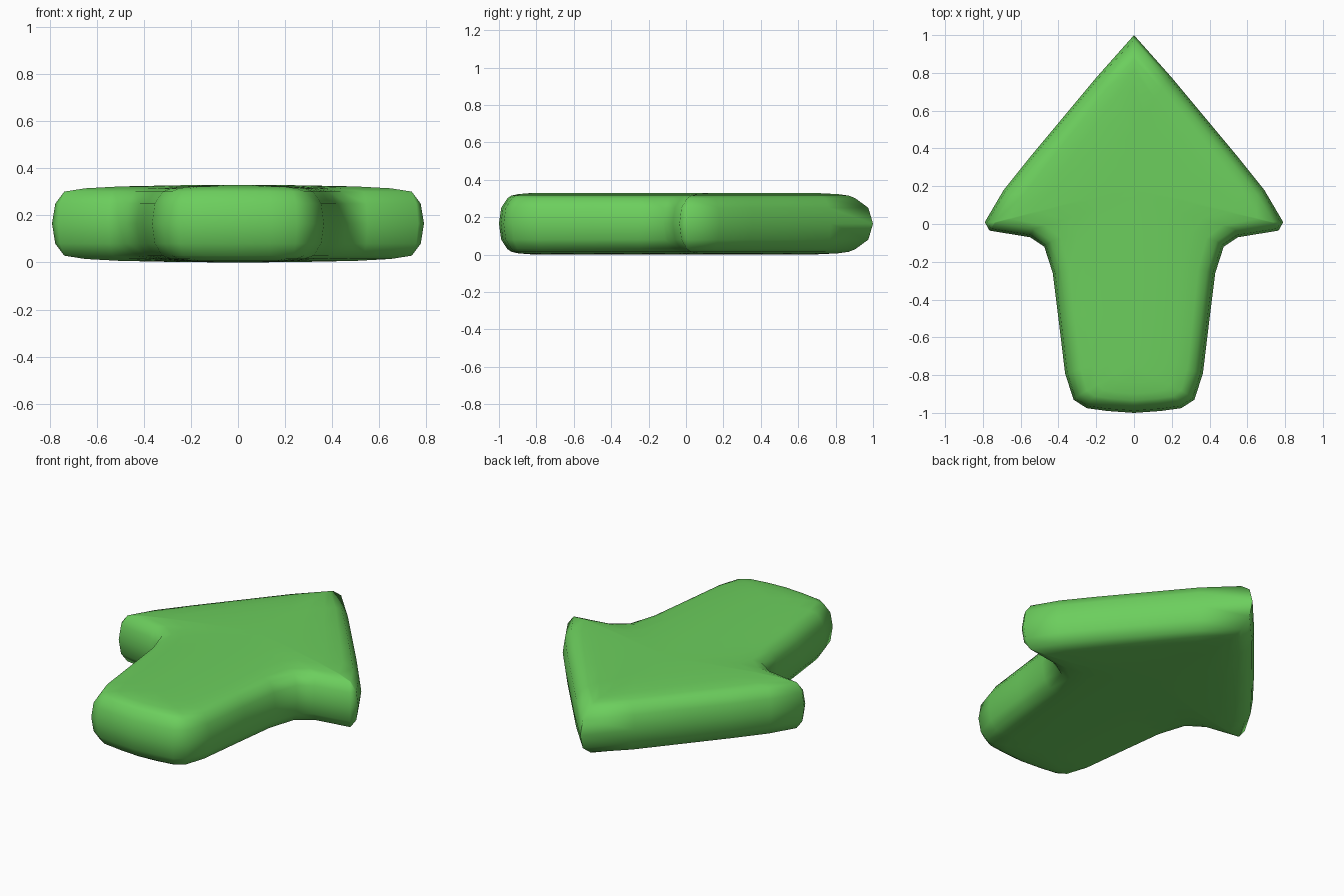
import bpy, bmesh, math
from mathutils import Vector

if "Cube" in bpy.data.objects:
    bpy.data.objects.remove(bpy.data.objects["Cube"])

# Right half of the outline, tip to tail: x, y, matching centre-spine y
half = [
    (0, 1, .62), (.2, .775, .48), (.4, .535, .36), (.55, .355, .30), (.69, .18, .25),
    (.79, .01, .20), (.765, -.035, .18), (.55, -.07, .14), (.475, -.12, .04),
    (.43, -.26, -.16), (.40, -.5, -.45), (.365, -.79, -.66), (.32, -.93, -.74),
    (.25, -.975, -.77), (.14, -.99, -.78), (0, -1, -.78),
]
loop = half + [(-x, y, s) for x, y, s in half[-2:0:-1]]
n = len(loop)
pts = [Vector((x, y)) for x, y, s in loop]
spine = [Vector((0, s)) for x, y, s in loop]


def inset(d):
    """Mitred inset of the clockwise outline."""
    out = []
    for i, p in enumerate(pts):
        a = (p - pts[i - 1]).normalized()
        b = (pts[(i + 1) % n] - p).normalized()
        na, nb = Vector((a.y, -a.x)), Vector((b.y, -b.x))
        out.append(p + (na + nb) * (d / (1 + na.dot(nb))) * (1.4 if i == 0 else 1))
    return out


def toward_spine(f):
    return [p.lerp(s, f) for p, s in zip(inset(.045), spine)]


# Rounded rim followed by a gently domed face: (ring, height from mid-plane)
upper = [(inset(.012), .085), (inset(.045), .136), (toward_spine(.12), .150),
         (toward_spine(.32), .158), (toward_spine(.65), .163), (spine, .165)]
rings = [(r, -z) for r, z in reversed(upper)] + [(pts, 0)] + upper

bm = bmesh.new()
grid = [[bm.verts.new((p.x, p.y, z + .165)) for p in ring] for ring, z in rings]
for lo, hi in zip(grid, grid[1:]):
    for i in range(n):
        j = (i + 1) % n
        bm.faces.new((lo[i], lo[j], hi[j], hi[i]))
bmesh.ops.remove_doubles(bm, verts=bm.verts, dist=.0005)
bmesh.ops.recalc_face_normals(bm, faces=bm.faces)
mesh = bpy.data.meshes.new("arrow")
bm.to_mesh(mesh)
bm.free()
arrow = bpy.data.objects.new("arrow", mesh)
bpy.context.collection.objects.link(arrow)

# Green finish, smooth except the sharp tip
mat = bpy.data.materials.new("green")
mat.diffuse_color = (.15, .62, .11, 1)
mat.use_nodes = True
mat.node_tree.nodes["Principled BSDF"].inputs["Base Color"].default_value = mat.diffuse_color
mesh.materials.append(mat)
bpy.context.view_layer.objects.active = arrow
arrow.select_set(True)
bpy.ops.object.shade_smooth_by_angle(angle=math.radians(70))
